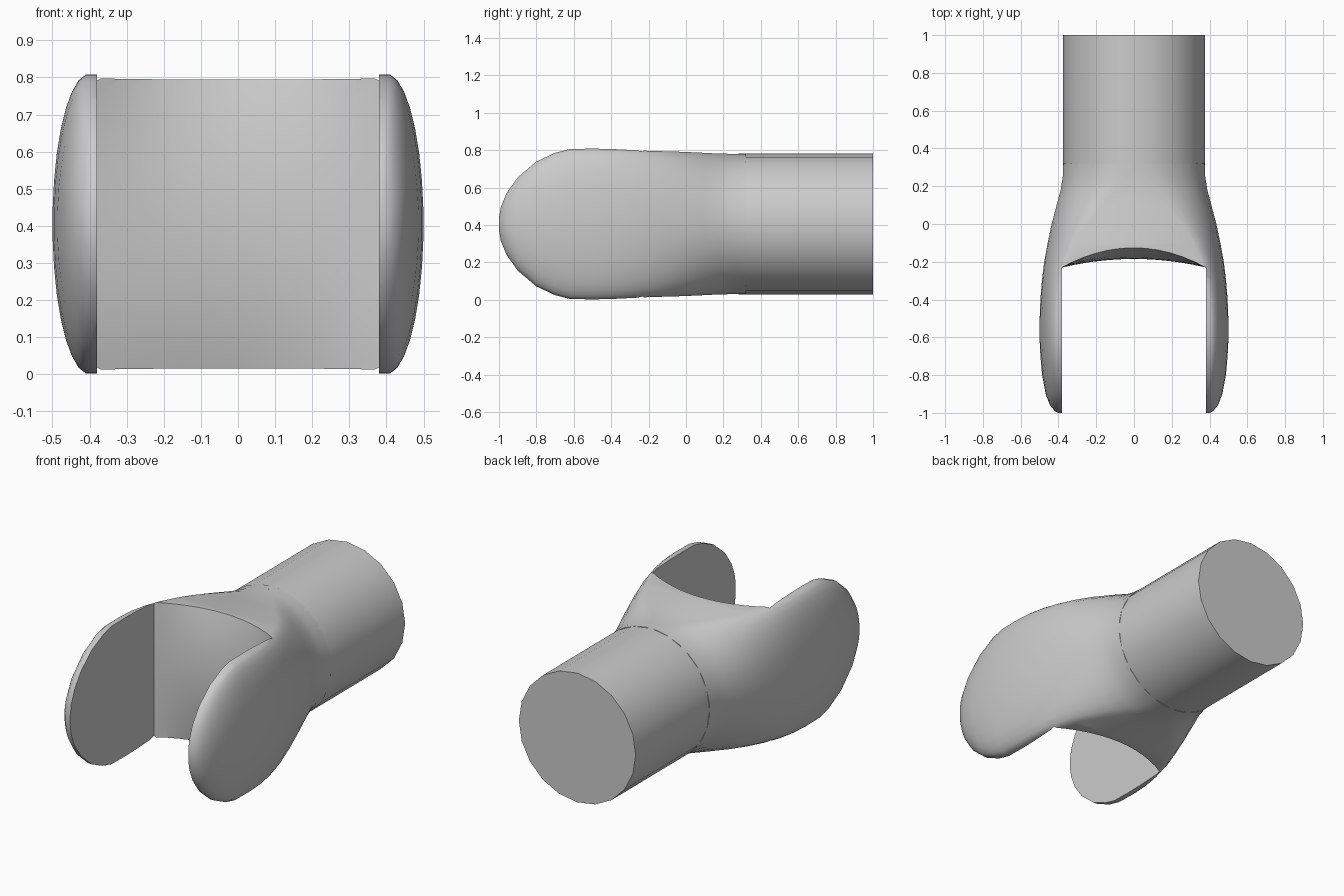
import bpy, bmesh, math

if "Cube" in bpy.data.objects:
    bpy.data.objects.remove(bpy.data.objects["Cube"])

CZ = 0.405      # height of the centre line
SLOT = 0.38     # half width of the slot

grey = bpy.data.materials.new("plain grey")
grey.diffuse_color = (0.6, 0.6, 0.6, 1)
grey.use_nodes = True
grey.node_tree.nodes["Principled BSDF"].inputs["Base Color"].default_value = grey.diffuse_color


def make_object(name, bm):
    bmesh.ops.recalc_face_normals(bm, faces=bm.faces)
    mesh = bpy.data.meshes.new(name)
    bm.to_mesh(mesh)
    bm.free()
    mesh.materials.append(grey)
    ob = bpy.data.objects.new(name, mesh)
    bpy.context.collection.objects.link(ob)
    return ob


def bridge(bm, rings, closed=True):
    n = len(rings[0])
    for r, s in zip(rings, rings[1:]):
        for i in range(n if closed else n - 1):
            j = (i + 1) % n
            bm.faces.new((r[i], r[j], s[j], s[i]))


def smooth(ob, angle):
    bpy.ops.object.select_all(action='DESELECT')
    ob.select_set(True)
    bpy.context.view_layer.objects.active = ob
    bpy.ops.object.shade_smooth_by_angle(angle=math.radians(angle))


# Fork body: rounded sections (y, half width, half height, flat half width)
sections = [
    (-1.0, 0.40, 0.03, 0.38), (-0.99, 0.42, 0.09, 0.38),
    (-0.96, 0.445, 0.165, 0.385), (-0.90, 0.468, 0.25, 0.39),
    (-0.80, 0.487, 0.335, 0.395), (-0.70, 0.496, 0.382, 0.40),
    (-0.62, 0.50, 0.403, 0.40), (-0.50, 0.50, 0.405, 0.40),
    (-0.40, 0.496, 0.403, 0.395), (-0.30, 0.488, 0.398, 0.38),
    (-0.20, 0.476, 0.393, 0.35), (-0.10, 0.458, 0.39, 0.30),
    (0.0, 0.437, 0.387, 0.23), (0.10, 0.411, 0.382, 0.14),
    (0.18, 0.390, 0.378, 0.06), (0.25, 0.379, 0.377, 0.01),
    (0.32, 0.376, 0.376, 0.0)]
SEG = 32
bm = bmesh.new()
rings = []
for y, a, b, c in sections:
    ring = []
    for i in range(SEG):
        t = 2 * math.pi * (i + 0.5) / SEG
        side = math.copysign(1, math.cos(t))
        ring.append(bm.verts.new((side * c + (a - c) * math.cos(t), y,
                                  CZ + b * math.sin(t))))
    rings.append(ring)
bridge(bm, rings)
bm.faces.new(rings[0])
bm.faces.new(rings[-1])
fork = make_object("fork", bm)

# Slot cutter with a floor that is hollow across and bulges at mid height
bm = bmesh.new()
NX, NZ = 12, 12
floor, front = [], []
for k in range(NZ + 1):
    v = 2 * k / NZ - 1
    z = CZ + 0.41 * v
    row = []
    for i in range(NX + 1):
        u = 2 * i / NX - 1
        bulge = 1 - v * v
        y = -0.12 - 0.065 * bulge - (0.11 - 0.065 * bulge) * u * u
        row.append(bm.verts.new((SLOT * u, y, z)))
    floor.append(row)
    front.append([bm.verts.new((SLOT * (2 * i / NX - 1), -1.2, z))
                  for i in range(NX + 1)])
bridge(bm, [f + list(reversed(g)) for f, g in zip(floor, front)])
for f, g in ((floor[0], front[0]), (floor[-1], front[-1])):
    bridge(bm, [f, g], closed=False)
cutter = make_object("slot_cutter", bm)
cutter.hide_render = True

cut = fork.modifiers.new("slot", 'BOOLEAN')
cut.operation = 'DIFFERENCE'
cut.solver = 'EXACT'
cut.object = cutter
bpy.context.view_layer.objects.active = fork
bpy.ops.object.modifier_apply(modifier=cut.name)
bpy.data.objects.remove(cutter)
smooth(fork, 40)

# Round shaft at the back
bm = bmesh.new()
SIDES = 20
ends = [[bm.verts.new((0.376 * math.cos(2 * math.pi * i / SIDES), y,
                       CZ + 0.376 * math.sin(2 * math.pi * i / SIDES)))
         for i in range(SIDES)] for y in (0.28, 1.0)]
bridge(bm, ends)
for e in ends:
    bm.faces.new(e)
smooth(make_object("shaft", bm), 40)
